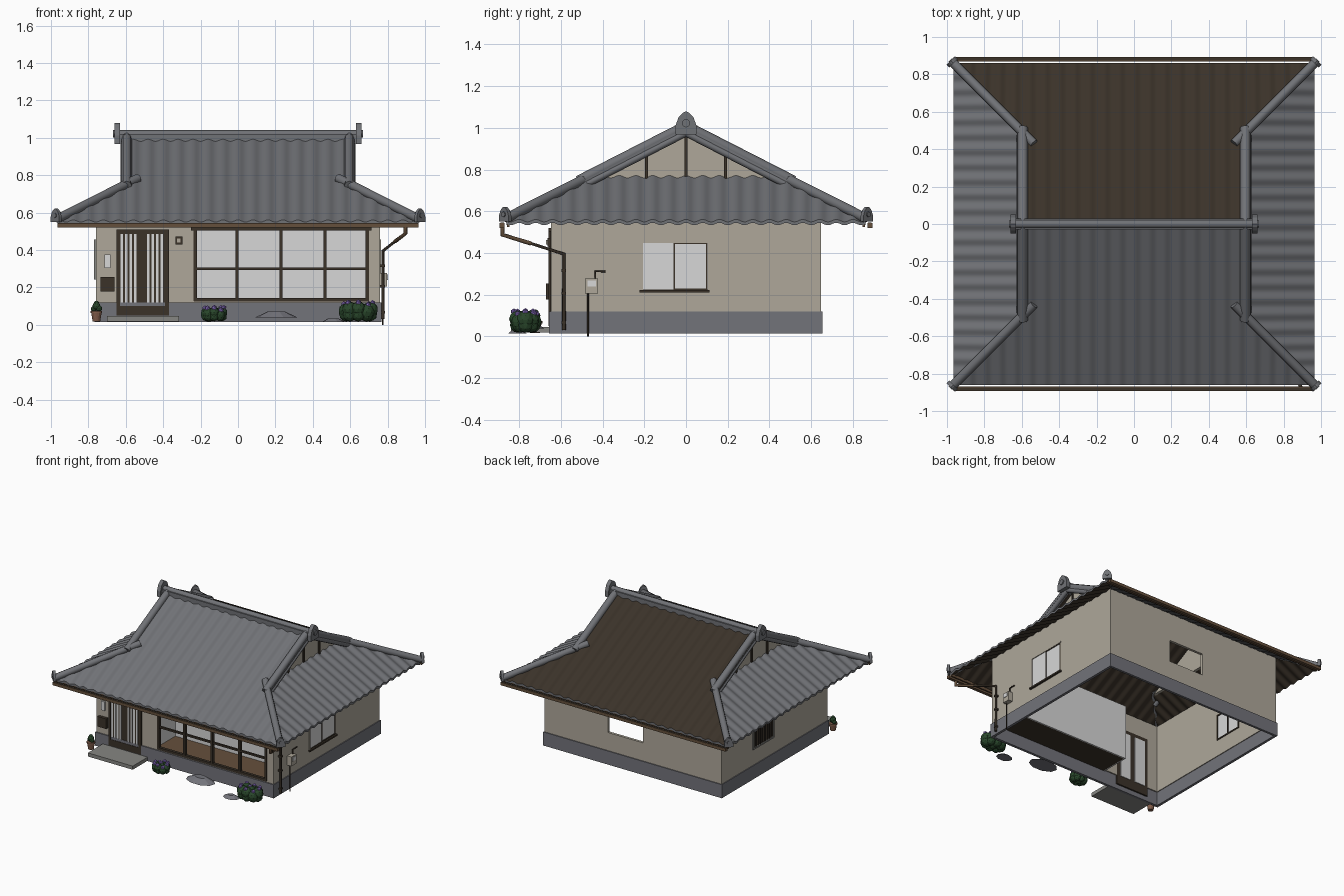
import bpy, bmesh, math, random
from mathutils import Matrix, Vector

random.seed(4)
if "Cube" in bpy.data.objects:
    bpy.data.objects.remove(bpy.data.objects["Cube"], do_unlink=True)


def material(name, *rgb):
    m = bpy.data.materials.new(name)
    m.use_nodes = True
    m.diffuse_color = (*rgb, 1)
    m.node_tree.nodes["Principled BSDF"].inputs["Base Color"].default_value = (*rgb, 1)
    return m


TILE = material("roof tile grey", .163, .168, .182)
PLASTER = material("beige plaster", .425, .388, .322)
PLINTH = material("foundation grey", .17, .172, .195)
STONE = material("stone grey", .24, .24, .225)
GLASS = material("pale glass", .68, .68, .68)
DARK = material("dark brown", .043, .032, .022)
WOOD = material("wood brown", .13, .08, .045)
LEAF = material("leaf green", .022, .062, .024)
FLOWER = material("flower purple", .24, .15, .52)
CLAY = material("terracotta", .22, .11, .07)


def finish(name, bm, mat, smooth=False, under=None):
    bmesh.ops.recalc_face_normals(bm, faces=bm.faces[:])
    if under:
        for f in bm.faces:
            f.material_index = int(f.normal.z < -.5)
    mesh = bpy.data.meshes.new(name)
    bm.to_mesh(mesh)
    bm.free()
    for m in filter(None, (mat, under)):
        mesh.materials.append(m)
    ob = bpy.data.objects.new(name, mesh)
    bpy.context.collection.objects.link(ob)
    if smooth:
        bpy.ops.object.select_all(action='DESELECT')
        ob.select_set(True)
        bpy.context.view_layer.objects.active = ob
        bpy.ops.object.shade_smooth_by_angle(angle=math.radians(45))


def boxes(name, mat, *specs):
    """Each spec is x0, x1, y0, y1, z0, z1."""
    bm = bmesh.new()
    for s in specs:
        lo, hi = Vector(s[0::2]), Vector(s[1::2])
        m = Matrix.Translation((lo + hi) / 2) @ Matrix.Diagonal((*(hi - lo), 1))
        bmesh.ops.create_cube(bm, size=1, matrix=m)
    finish(name, bm, mat)


def tube(name, mat, radius, *points):
    cu = bpy.data.curves.new(name, 'CURVE')
    cu.dimensions = '3D'
    cu.bevel_depth, cu.bevel_resolution, cu.use_fill_caps = radius, 2, True
    sp = cu.splines.new('POLY')
    sp.points.add(len(points) - 1)
    for p, co in zip(sp.points, points):
        p.co = (*co, 1)
    cu.materials.append(mat)
    bpy.context.collection.objects.link(bpy.data.objects.new(name, cu))


def thicken(bm, vec):
    r = bmesh.ops.extrude_face_region(bm, geom=bm.faces[:], use_keep_orig=True)
    bmesh.ops.translate(bm, vec=vec, verts=[v for v in r["geom"] if isinstance(v, bmesh.types.BMVert)])


def prism(name, mat, outline, depth, matrix):
    """Outline in local y and z, thickened along local x."""
    bm = bmesh.new()
    bm.faces.new([bm.verts.new((-depth / 2, y, z)) for y, z in outline])
    thicken(bm, (depth, 0, 0))
    bm.transform(matrix)
    finish(name, bm, mat)


# Roof dimensions
EX, EY, EAVE, PITCH, VERGE, GABLE = .965, .86, .555, .52, .622, .55


def roof_slope(name, half, edge, full, verge, angle):
    period = .08
    us = [-half + 2 * half * i / 192 for i in range(193)]
    us = sorted(us + [verge, -verge, verge + .0005, -verge - .0005])
    bm = bmesh.new()
    rows = []
    for u in us:
        run = full if abs(u) <= verge else max(half - abs(u), .002)
        wave = .006 * math.cos(2 * math.pi * u / period)
        rows.append([bm.verts.new((u, d - edge, EAVE + wave + d * PITCH)) for d in (0, run)])
    for a, b in zip(rows, rows[1:]):
        bm.faces.new((a[0], b[0], b[1], a[1]))
    thicken(bm, (0, 0, -.016))
    bm.transform(Matrix.Rotation(angle, 4, 'Z'))
    finish(name, bm, TILE, True, DARK)


def ornament(name, x, y, z, angle, size):
    m = Matrix.Translation((x, y, z)) @ Matrix.Rotation(angle, 4, 'Z') @ Matrix.Scale(size, 4)
    half = [(.05, 0), (.05, .045), (.035, .085), (.015, .105)]
    outline = half + [(0, .112)] + [(-a, b) for a, b in reversed(half)]
    prism(name, TILE, outline, .03, m)
    boss = [(.02 * math.cos(t * math.pi / 6), .055 + .02 * math.sin(t * math.pi / 6)) for t in range(12)]
    prism(name + "_boss", TILE, boss, .02, m @ Matrix.Translation((.013, 0, 0)))


for i, side in enumerate(("front", "left", "back", "right")):
    if i % 2:
        roof_slope(side + "_skirt_roof", EY, EX, EX - GABLE, EY - EX + GABLE, i * math.pi / 2)
    else:
        roof_slope(side + "_main_roof", EX, EY, EY, VERGE, i * math.pi / 2)

# Ridge, verges, hips and gables
boxes("ridge_base", TILE, (-.63, .63, -.03, .03, .97, 1.02))
tube("ridge_cap", TILE, .023, (-.63, 0, 1.018), (.63, 0, 1.018))
ridge_z = EAVE + EY * PITCH
for sx, side in ((1, "left"), (-1, "right")):
    ornament(side + "_ridge_ornament", sx * .645, 0, .967, 0 if sx > 0 else math.pi, 1)
    prism(side + "_gable_wall", PLASTER, [(-.43, .745), (.43, .745), (0, .975)], .02,
          Matrix.Translation((sx * GABLE, 0, 0)))
    gx = sorted((sx * .555, sx * .568))
    boxes(side + "_gable_posts", DARK,
          *[(*gx, y - .007, y + .007, .75, .97 - abs(y) * PITCH) for y in (-.19, 0, .19)])
    for sy, end in ((-1, "front"), (1, "back")):
        tag = f"{end}_{side}_"
        low = EAVE + .35 * PITCH
        tube(tag + "verge_ridge", TILE, .027, (sx * .595, 0, ridge_z + .005),
             (sx * .595, sy * .515, low + .007))
        tube(tag + "bargeboard", TILE, .017, (sx * .612, 0, ridge_z - .027),
             (sx * .612, sy * .5, low - .019))
        tube(tag + "hip_ridge", TILE, .025, (sx * .535, sy * .43, EAVE + .43 * PITCH + .005),
             (sx * .965, sy * EY, EAVE + .012))
        ornament(tag + "corner_ornament", sx * .972, sy * .867, .55, math.atan2(sy, sx), .64)

# Gutters: brown channels with a dark inside
for sy, end in ((-1, "front"), (1, "back")):
    boxes(end + "_gutter", WOOD, (-.965, .965, *sorted((sy * .869, sy * .893)), .52, .543))
    boxes(end + "_gutter_channel", DARK, (-.96, .96, *sorted((sy * .873, sy * .889)), .54, .545))
    boxes(end + "_fascia", WOOD, (-.96, .96, *sorted((sy * .847, sy * .857)), .525, .545))

# Walls around the openings, and the foundation ring
T = .02


def wall_around(name, axis, at, span, hole, zs=(.12, .648)):
    (a, b), (h0, h1, z0, z1) = span, hole
    parts = [(a, h0, *zs), (h1, b, *zs), (h0, h1, zs[0], z0), (h0, h1, z1, zs[1])]
    if axis == 'x':
        boxes(name, PLASTER, *[(p[0], p[1], *at, p[2], p[3]) for p in parts])
    else:
        boxes(name, PLASTER, *[(*at, *p) for p in parts])


wall_around("front_wall", 'x', (-.648, -.648 + T), (-.76, .76), (-.235, .70, .13, .51))
wall_around("back_wall", 'x', (.648 - T, .648), (-.76, .76), (-.085, .215, .26, .43))
wall_around("left_wall", 'y', (.76 - T, .76), (-.645, .645), (-.21, .105, .225, .45))
wall_around("right_wall", 'y', (-.76, -.76 + T), (-.645, .645), (.03, .26, .25, .445))
boxes("foundation", PLINTH, (-.766, .766, -.657, -.637, .015, .12), (-.766, .766, .637, .655, .015, .12),
      (.746, .766, -.65, .65, .015, .12), (-.766, -.746, -.65, .65, .015, .12))

# Front room behind the big window
boxes("room_floor", WOOD, (-.25, .74, -.64, -.41, .118, .132))
boxes("room_floor_underside", DARK, (-.25, .74, -.63, -.41, .11, .117))
boxes("room_partition", GLASS, (-.25, .74, -.41, -.40, .11, .535), (-.26, -.25, -.63, -.40, .11, .535))
boxes("front_window_frame", DARK,
      *[(x - .009, x + .009, -.652, -.63, .128, .51) for x in (-.228, -.005, .23, .465, .692)],
      (-.235, .70, -.652, -.63, .125, .143), (-.235, .70, -.65, -.635, .293, .307),
      (-.25, .715, -.66, -.63, .504, .52))

# Entrance with slatted sliding doors
boxes("entrance_frame", DARK, (-.65, -.63, -.66, -.627, .05, .51), (-.39, -.37, -.66, -.627, .05, .51),
      (-.65, -.37, -.66, -.627, .488, .51), (-.65, -.37, -.66, -.625, .05, .10))
boxes("sliding_doors", DARK, (-.632, -.388, -.653, -.625, .05, .5))
boxes("door_glass", GLASS, *[(x + i * .024, x + .014 + i * .024, -.657, -.65, .105, .485)
                             for x in (-.628, -.487) for i in range(4)],
      (-.62, -.53, -.627, -.62, .12, .48), (-.49, -.40, -.627, -.62, .12, .48))
boxes("mailbox", DARK, (-.735, -.66, -.672, -.645, .177, .255))
boxes("intercom", GLASS, (-.713, -.683, -.658, -.645, .305, .375))
boxes("wall_lamp", DARK, (-.335, -.298, -.665, -.645, .43, .472))
boxes("wall_lamp_shade", PLASTER, (-.326, -.307, -.67, -.66, .44, .462))

# Left side window
boxes("left_window_glass", GLASS, (.744, .759, -.21, .105, .225, .45))
boxes("left_window_casing", PLASTER, (.75, .765, -.217, -.205, .22, .457),
      (.75, .765, -.217, .11, .449, .457))
boxes("left_window_sash", DARK, *[(.738, .763, y, y + .007, .222, .45) for y in (-.06, .097)],
      (.738, .763, -.055, .1, .443, .45), (.738, .763, -.055, .1, .222, .23),
      (.738, .763, -.21, .105, .222, .226), (.738, .745, -.212, -.204, .222, .45))
boxes("left_window_sill", DARK, (.755, .775, -.222, .112, .21, .222))

# Right side window with a lattice
boxes("right_window_glass", GLASS, (-.75, -.742, .03, .26, .25, .445))
boxes("right_window_inner_frame", DARK, *[(-.743, -.735, y, y + .01, .245, .45) for y in (.025, .14, .255)],
      *[(-.743, -.735, .03, .26, z, z + .01) for z in (.245, .44)])
boxes("right_window_lattice", DARK, *[(-.767, -.755, .025 + i * .022, .033 + i * .022, .245, .455) for i in range(11)])
boxes("right_window_casing", STONE, *[(-.77, -.756, .02, .27, z, z + .012) for z in (.243, .445)],
      *[(-.77, -.756, y, y + .01, .243, .457) for y in (.018, .262)])

# Downspout and meter
tube("downspout", DARK, .009, (.895, -.88, .525), (.895, -.88, .49), (.775, -.585, .395), (.775, -.585, .03))
tube("downspout_elbow", WOOD, .0105, (.895, -.88, .525), (.895, -.88, .487), (.84, -.745, .446))
boxes("downspout_brackets", DARK, *[(.755, .786, -.596, -.574, z, z + .013) for z in (.06, .2, .31)])
boxes("meter_box", PLASTER, (.76, .797, -.483, -.422, .205, .277))
boxes("meter_dial", GLASS, (.796, .801, -.473, -.432, .24, .268))
tube("meter_supply_pipe", DARK, .005, (.775, -.435, .27), (.775, -.435, .312), (.775, -.385, .312))
tube("meter_ground_pipe", DARK, .004, (.775, -.47, .21), (.775, -.47, .0))

# Step and stepping stones
boxes("entrance_step", STONE, (-.70, -.315, -.84, -.655, .018, .046))


def stone(name, x, y, rx, ry, z, h):
    bm = bmesh.new()
    m = Matrix.Translation((x, y, z + h / 2)) @ Matrix.Diagonal((rx, ry, h, 1))
    bmesh.ops.create_cone(bm, cap_ends=True, segments=9, radius1=1, radius2=.4, depth=1, matrix=m)
    finish(name, bm, PLINTH)


stone("large_stone", .205, -.75, .118, .07, .038, .033)
stone("small_stone", .51, -.81, .065, .045, .015, .02)


# Flowering shrubs and the potted plant
def blobs(name, mat, specs, detail):
    bm = bmesh.new()
    for x, y, z, r in specs:
        bmesh.ops.create_icosphere(bm, subdivisions=detail, radius=r, matrix=Matrix.Translation((x, y, z)))
    finish(name, bm, mat)


def shrub(name, x, y, rx, ry, top):
    leaves, blooms = [], []
    for i in range(9):
        a = i * 2 * math.pi / 8
        k = 0 if i == 8 else 1
        r = min(rx, ry) * random.uniform(.45, .58)
        px, py = x + k * (rx - r) * math.cos(a), y + k * (ry - r) * math.sin(a)
        pz = top - r - .012 - k * random.uniform(0, .015)
        leaves += [(px, py, pz, r), (px, py, .022 + r * .8, r * .9)]
        blooms.append((px + k * r * .3 * math.cos(a), py + k * r * .4 * math.sin(a), pz + r * .85, .016))
    blobs(name + "_leaves", LEAF, leaves, 2)
    blobs(name + "_flowers", FLOWER, blooms, 1)


shrub("small_shrub", -.128, -.76, .072, .06, .108)
shrub("large_shrub", .643, -.77, .106, .078, .138)

bm = bmesh.new()
for r1, r2, depth, z in ((.02, .028, .05, .042), (.031, .031, .012, .068)):
    bmesh.ops.create_cone(bm, cap_ends=True, segments=12, radius1=r1, radius2=r2, depth=depth,
                          matrix=Matrix.Translation((-.757, -.72, z)))
finish("plant_pot", bm, CLAY)
blobs("pot_plant", LEAF, [(-.757, -.72, .1, .022), (-.77, -.715, .085, .017),
                          (-.743, -.725, .087, .017), (-.757, -.72, .115, .014)], 2)
